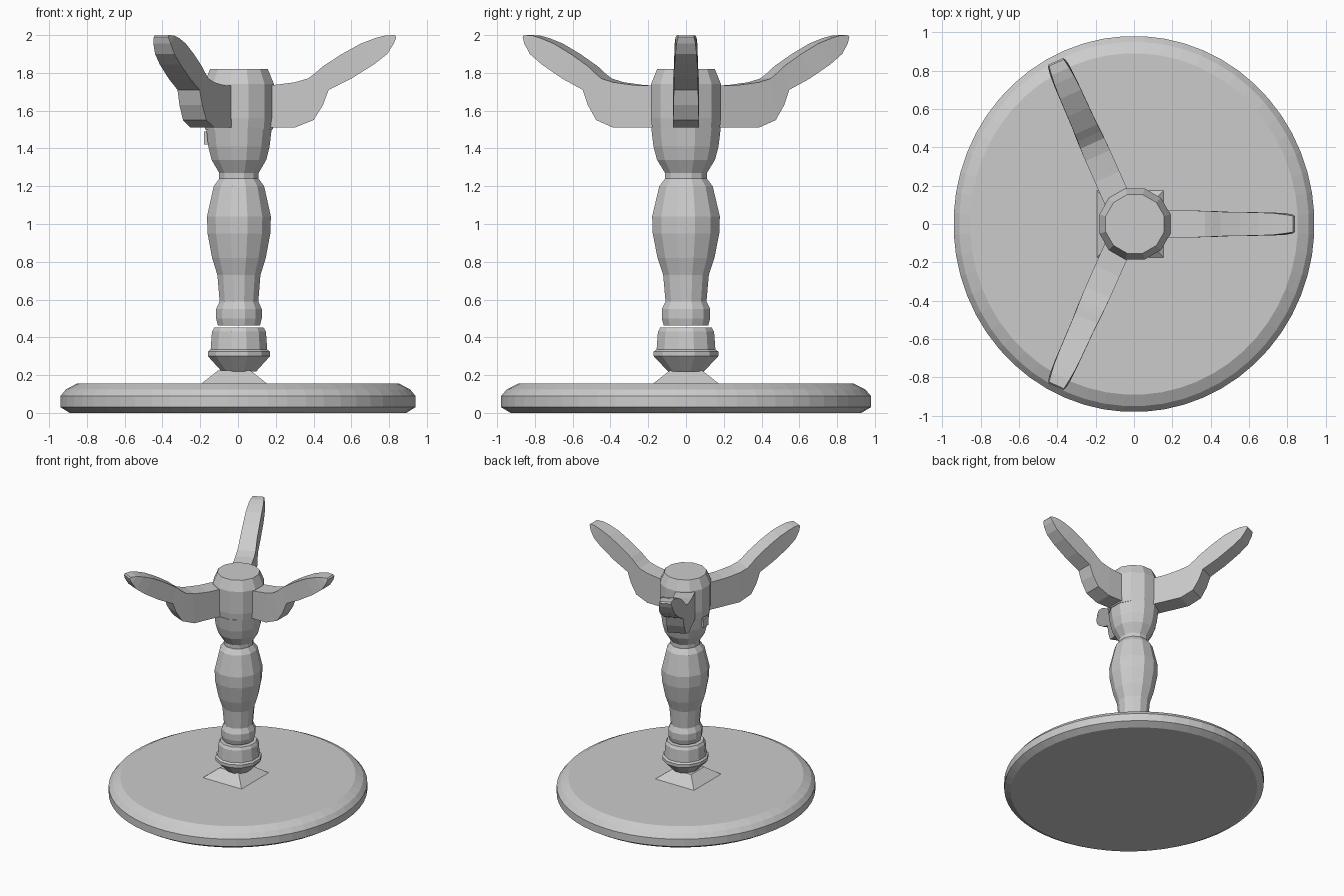
import bpy, bmesh
from math import cos, sin, pi, radians
from mathutils import Matrix

if "Cube" in bpy.data.objects:
    bpy.data.objects.remove(bpy.data.objects["Cube"])


def finish(name, bm):
    bmesh.ops.recalc_face_normals(bm, faces=bm.faces)
    me = bpy.data.meshes.new(name)
    bm.to_mesh(me)
    bm.free()
    ob = bpy.data.objects.new(name, me)
    bpy.context.collection.objects.link(ob)
    return ob


def lathe(name, profile, sides, cx=0.0, sx=1.0, sy=1.0, phase=0.5):
    """Stack rings of (radius, z) into a closed turned solid."""
    bm = bmesh.new()
    rings = []
    for r, z in profile:
        angles = [2 * pi * (i + phase) / sides for i in range(sides)]
        rings.append([bm.verts.new((cx + r * sx * cos(a), r * sy * sin(a), z)) for a in angles])
    for a, b in zip(rings, rings[1:]):
        for i in range(sides):
            j = (i + 1) % sides
            bm.faces.new((a[i], a[j], b[j], b[i]))
    bm.faces.new(rings[0])
    bm.faces.new(rings[-1])
    return finish(name, bm)


# Round bottom plate with a bevelled rim
lathe("round_plate", [(0.93, 0.0), (0.98, 0.03), (0.98, 0.09), (0.95, 0.125),
                      (0.89, 0.155)], 56, sx=0.96)

# Square flared foot where the column meets the plate
lathe("column_foot", [(0.255, 0.15), (0.12, 0.225)], 4, cx=-0.02)

# Turned collar, separated from the column by a thin groove
lathe("collar", [(0.095, 0.22), (0.17, 0.30), (0.17, 0.325), (0.155, 0.335),
                 (0.148, 0.43), (0.135, 0.452)], 12, cx=0.005, sy=1.04)

# Turned column
lathe("column", [(0.115, 0.462), (0.125, 0.50), (0.125, 0.55), (0.106, 0.59),
                 (0.118, 0.73), (0.147, 0.82), (0.172, 0.95), (0.175, 1.04),
                 (0.145, 1.17), (0.138, 1.20), (0.108, 1.24), (0.108, 1.27),
                 (0.150, 1.34), (0.168, 1.41), (0.180, 1.51)], 12, cx=0.005, sy=1.06)

# Hub that carries the arms
lathe("hub", [(0.185, 1.50), (0.192, 1.56), (0.192, 1.74), (0.158, 1.82)], 12, cx=0.005)

# Small peg at the back of the hub
bm = bmesh.new()
bmesh.ops.create_cube(bm, size=1, matrix=Matrix.Translation((-0.14, 0, 1.455))
                      @ Matrix.Diagonal((0.08, 0.06, 0.07, 1)))
finish("peg", bm)

# Curved arms: paired (lower, upper) outline points plus half width
ARM = [((0.18, 1.51), (0.18, 1.735), 0.07), ((0.30, 1.51), (0.30, 1.75), 0.07),
       ((0.40, 1.55), (0.37, 1.77), 0.068), ((0.45, 1.63), (0.41, 1.80), 0.066),
       ((0.48, 1.71), (0.45, 1.835), 0.064), ((0.60, 1.77), (0.55, 1.90), 0.062),
       ((0.72, 1.845), (0.65, 1.955), 0.06), ((0.79, 1.90), (0.73, 1.985), 0.056),
       ((0.825, 1.955), (0.78, 1.998), 0.05), ((0.838, 1.99), (0.83, 2.0), 0.042)]


def arm(name, angle, origin_x, shift):
    bm = bmesh.new()
    rings = []
    root = ((0.05, 1.51), (0.05, 1.73), 0.07)
    shifted = [((lo[0] + shift, lo[1]), (up[0] + shift, up[1]), w) for lo, up, w in ARM]
    for lo, up, w in [root] + shifted:
        rings.append([bm.verts.new(p) for p in ((lo[0], -w, lo[1]), (lo[0], w, lo[1]),
                                                (up[0], w, up[1]), (up[0], -w, up[1]))])
    for a, b in zip(rings, rings[1:]):
        for i in range(4):
            j = (i + 1) % 4
            bm.faces.new((a[i], a[j], b[j], b[i]))
    bm.faces.new(rings[0])
    bm.faces.new(rings[-1])
    bm.transform(Matrix.Translation((origin_x, 0, 0)) @ Matrix.Rotation(radians(angle), 4, 'Z'))
    finish(name, bm)


arm("arm_right", 0, 0.0, 0.0)
for side, label in ((1, "back"), (-1, "front")):
    arm("arm_" + label, 114 * side, -0.03, 0.09)
